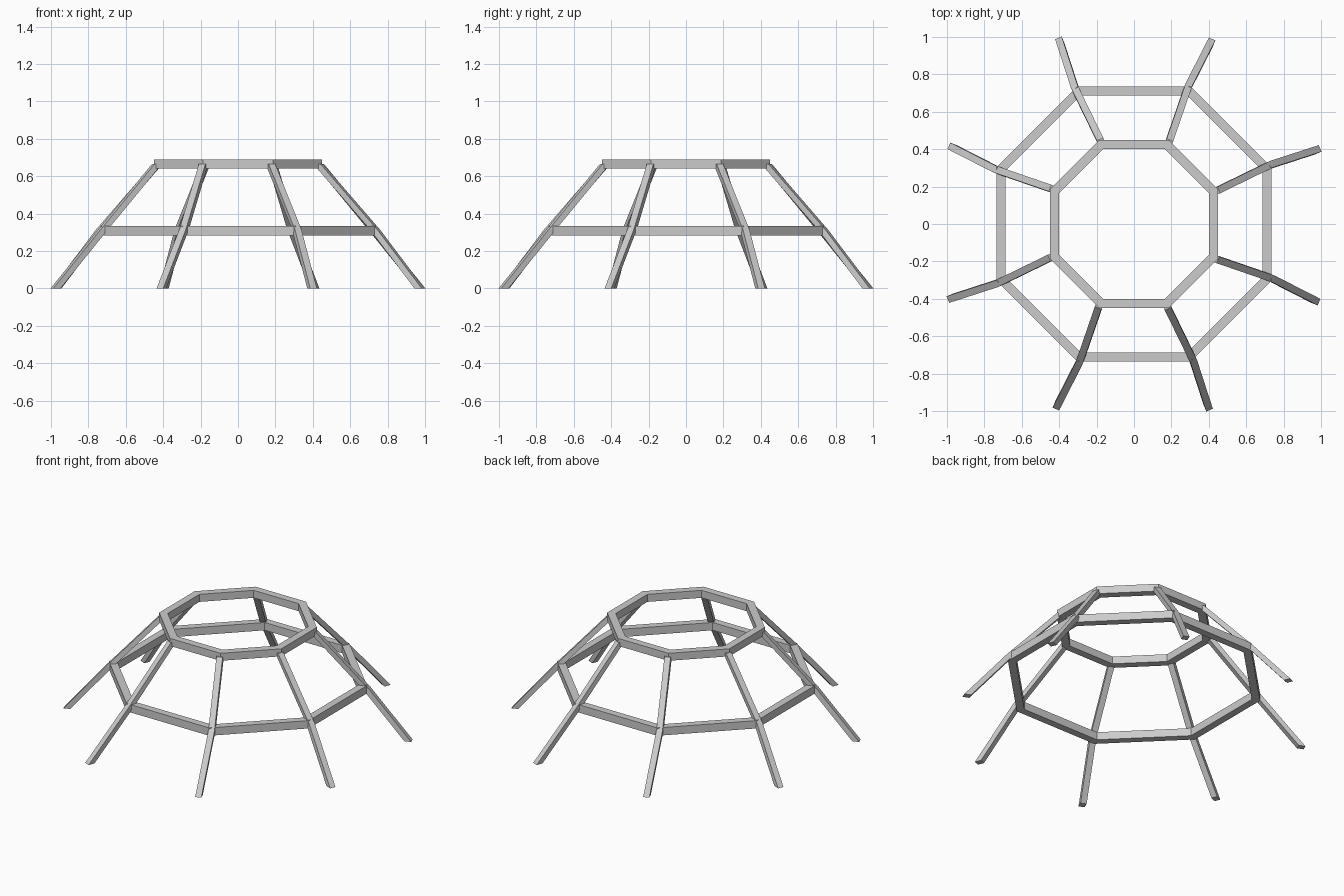
import bpy, bmesh
from math import pi, cos, sin, radians
from mathutils import Vector

if "Cube" in bpy.data.objects:
    bpy.data.objects.remove(bpy.data.objects["Cube"])

SIDES = 8
STEP = 2 * pi / SIDES


def make_object(name, bm):
    bmesh.ops.recalc_face_normals(bm, faces=bm.faces)
    me = bpy.data.meshes.new(name)
    bm.to_mesh(me)
    bm.free()
    ob = bpy.data.objects.new(name, me)
    bpy.context.collection.objects.link(ob)
    return ob


def loft(bm, loops, closed):
    """Join rectangular loops into a beam, closed on itself or capped."""
    rings = [[bm.verts.new(p) for p in lp] for lp in loops]
    n = len(rings)
    for i in range(n if closed else n - 1):
        a, b = rings[i], rings[(i + 1) % n]
        for j in range(4):
            k = (j + 1) % 4
            bm.faces.new((a[j], a[k], b[k], b[j]))
    if not closed:
        bm.faces.new(rings[0])
        bm.faces.new(rings[-1])


def octagon_ring(name, inner, outer, z0, z1):
    """Mitred octagonal frame; inner and outer are measured to the flats."""
    bm = bmesh.new()
    c = cos(STEP / 2)
    loops = []
    for i in range(SIDES):
        a = (i + 0.5) * STEP
        loops.append([Vector((r / c * cos(a), r / c * sin(a), z))
                      for r, z in ((inner, z0), (outer, z0), (outer, z1), (inner, z1))])
    loft(bm, loops, True)
    make_object(name, bm)


def rib(name, angle):
    """Bent rib from ground to top ring, with a slight sideways kink."""
    bm = bmesh.new()
    loops = []
    for r, z, twist in ((1.074, 0, -0.4), (0.808, 0.315, 1.0), (0.488, 0.665, -0.7)):
        a = angle + radians(twist)
        out = Vector((cos(angle), sin(angle), 0))
        side = Vector((-sin(angle), cos(angle), 0))
        centre = Vector((cos(a), sin(a), 0)) * (r - 0.021) + Vector((0, 0, z))
        loops.append([centre + out * u * 0.021 + side * v * 0.019
                      for u, v in ((-1, -1), (1, -1), (1, 1), (-1, 1))])
    loft(bm, loops, False)
    make_object(name, bm)


# Horizontal octagonal rings
octagon_ring("lower_ring", 0.687, 0.735, 0.283, 0.335)
octagon_ring("upper_ring", 0.400, 0.449, 0.640, 0.690)

# Eight sloping ribs
for i in range(SIDES):
    rib(f"rib_{i + 1}", (i + 0.5) * STEP)
